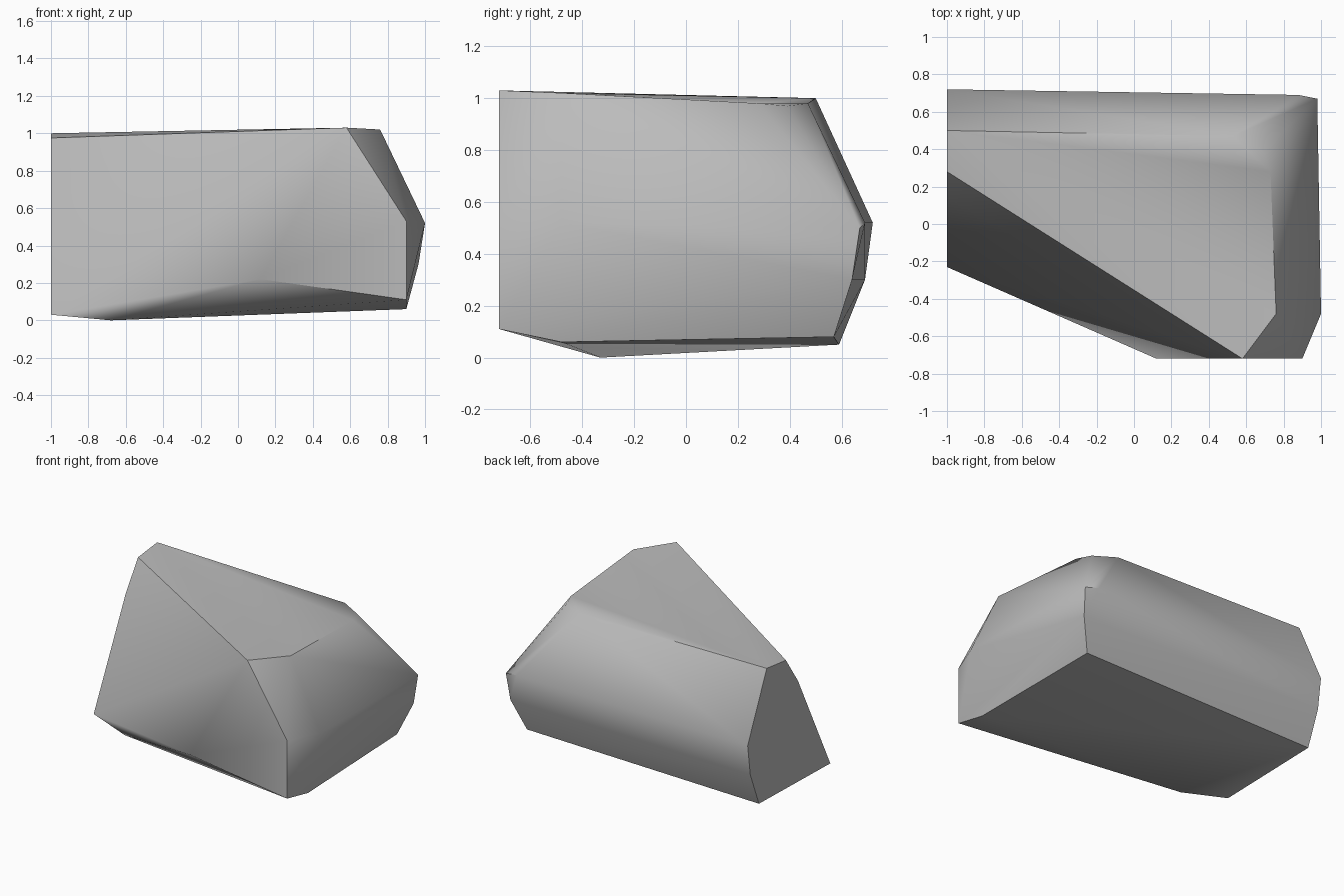
import bpy
import bmesh
import math

cube = bpy.data.objects.get("Cube")
if cube:
    bpy.data.objects.remove(cube, do_unlink=True)

stone = bpy.data.materials.new("stone_grey")
stone.use_nodes = True
grey = (0.5, 0.5, 0.5, 1)
stone.diffuse_color = grey
stone.node_tree.nodes["Principled BSDF"].inputs["Base Color"].default_value = grey

# Corner rings of the boulder, from the ground upward
base = [(-1, -.23, .03), (-.68, -.33, 0), (.9, -.48, .06), (.9, -.72, .11),
        (.88, .57, .08), (-1, .59, .05), (.12, -.72, .22)]
lower_belt = [(.965, .64, .3), (-1, .69, .3)]
belt = [(.9, -.72, .53), (1, -.48, .52), (.98, .67, .5), (.88, .69, .52),
        (-1, .72, .52), (-1, .14, .77)]
crown = [(-1, .28, .975), (.58, -.72, 1.03), (.76, -.48, 1.02), (.73, .28, .98),
         (.69, .39, .97), (.53, .47, .98), (-1, .5, 1)]

# Wrap the corners in a faceted skin and merge nearly flat facets
bm = bmesh.new()
for co in base + lower_belt + belt + crown:
    bm.verts.new(co)
bmesh.ops.convex_hull(bm, input=bm.verts)
bmesh.ops.dissolve_limit(bm, angle_limit=math.radians(3),
                         verts=bm.verts, edges=bm.edges)
bmesh.ops.recalc_face_normals(bm, faces=bm.faces)

mesh = bpy.data.meshes.new("boulder")
bm.to_mesh(mesh)
bm.free()
mesh.materials.append(stone)
boulder = bpy.data.objects.new("boulder", mesh)
bpy.context.collection.objects.link(boulder)

# Soft shading across shallow ridges, crisp on steep ones
bpy.ops.object.select_all(action="DESELECT")
boulder.select_set(True)
bpy.context.view_layer.objects.active = boulder
bpy.ops.object.shade_smooth_by_angle(angle=math.radians(42))
